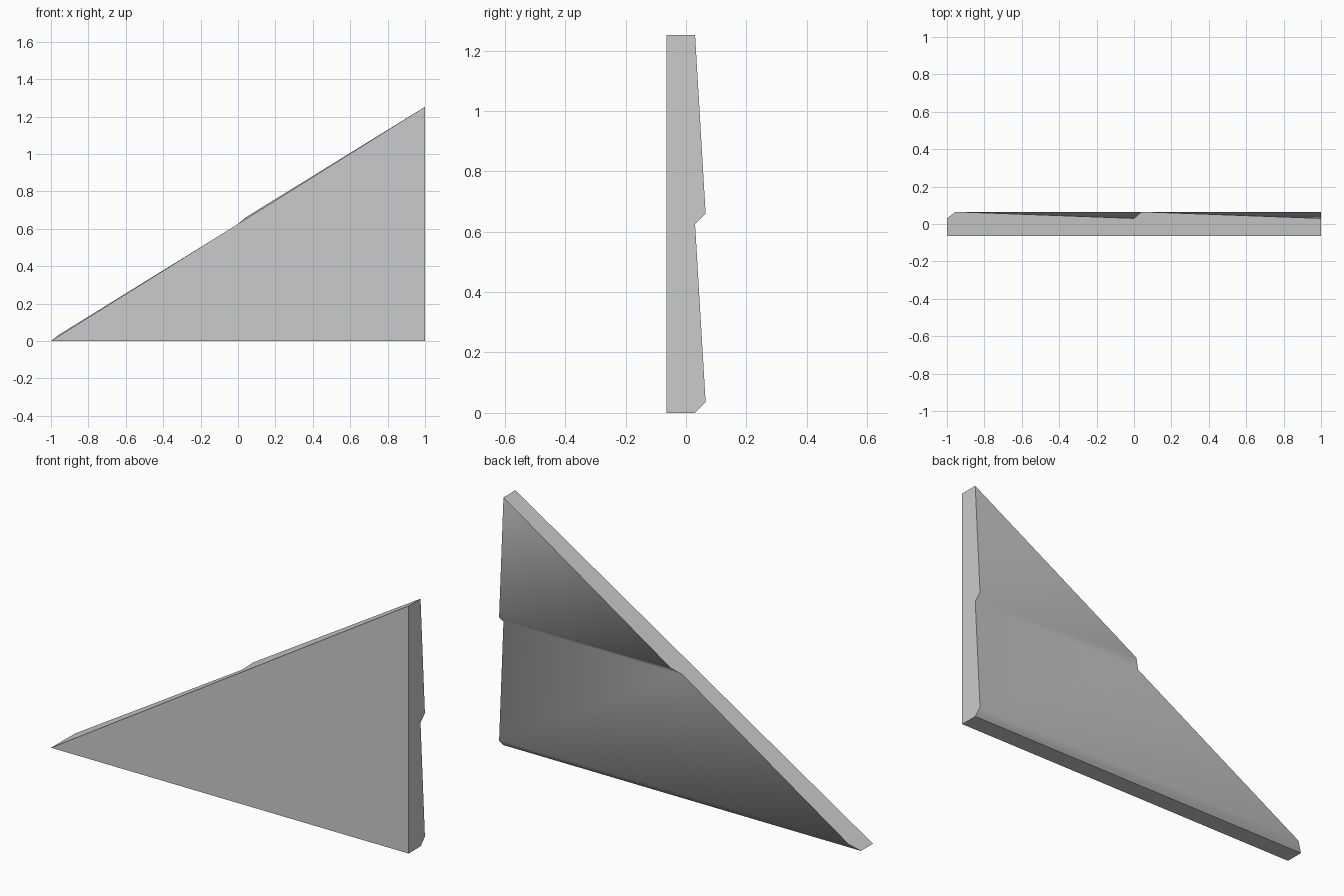
import bpy
import bmesh

if "Cube" in bpy.data.objects:
    bpy.data.objects.remove(bpy.data.objects["Cube"])

# Cross-section of two overlapping boards: y, z, and x where the sloped edge cuts it
profile = [
    (-0.065, 0.0, -1.0),
    (0.03, 0.0, -1.0),
    (0.065, 0.035, -0.955),
    (0.03, 0.625, 0.0),
    (0.065, 0.66, 0.04),
    (0.03, 1.252, 1.0),
    (-0.065, 1.252, 1.0),
]

bm = bmesh.new()
right = [bm.verts.new((1.0, y, z)) for y, z, x in profile]
slope = [bm.verts.new((x, y, z)) for y, z, x in profile]

# End face, sloped edge, then the strips joining them
bm.faces.new(right)
bm.faces.new(slope[::-1])
n = len(profile)
for i in range(n):
    j = (i + 1) % n
    bm.faces.new((right[i], slope[i], slope[j], right[j]))

# The boards taper to one upright edge at the tip
bmesh.ops.remove_doubles(bm, verts=bm.verts[:], dist=0.0005)
bmesh.ops.recalc_face_normals(bm, faces=bm.faces[:])

# Soft lips on the board side only
bm.normal_update()
for f in bm.faces:
    f.smooth = f.normal.y > 0.3 and abs(f.normal.x) < 0.1

mesh = bpy.data.meshes.new("gable_siding")
bm.to_mesh(mesh)
bm.free()

# Plain grey
grey = bpy.data.materials.new("light_grey")
grey.diffuse_color = (0.6, 0.6, 0.6, 1.0)
grey.use_nodes = True
grey.node_tree.nodes["Principled BSDF"].inputs["Base Color"].default_value = grey.diffuse_color
mesh.materials.append(grey)

panel = bpy.data.objects.new("gable_siding", mesh)
bpy.context.collection.objects.link(panel)

# Keep every border of a flat face crisp
for e in mesh.edges:
    users = [p for p in mesh.polygons if tuple(sorted(e.vertices)) in
             [tuple(sorted(k)) for k in p.edge_keys]]
    e.use_edge_sharp = not all(p.use_smooth for p in users)
